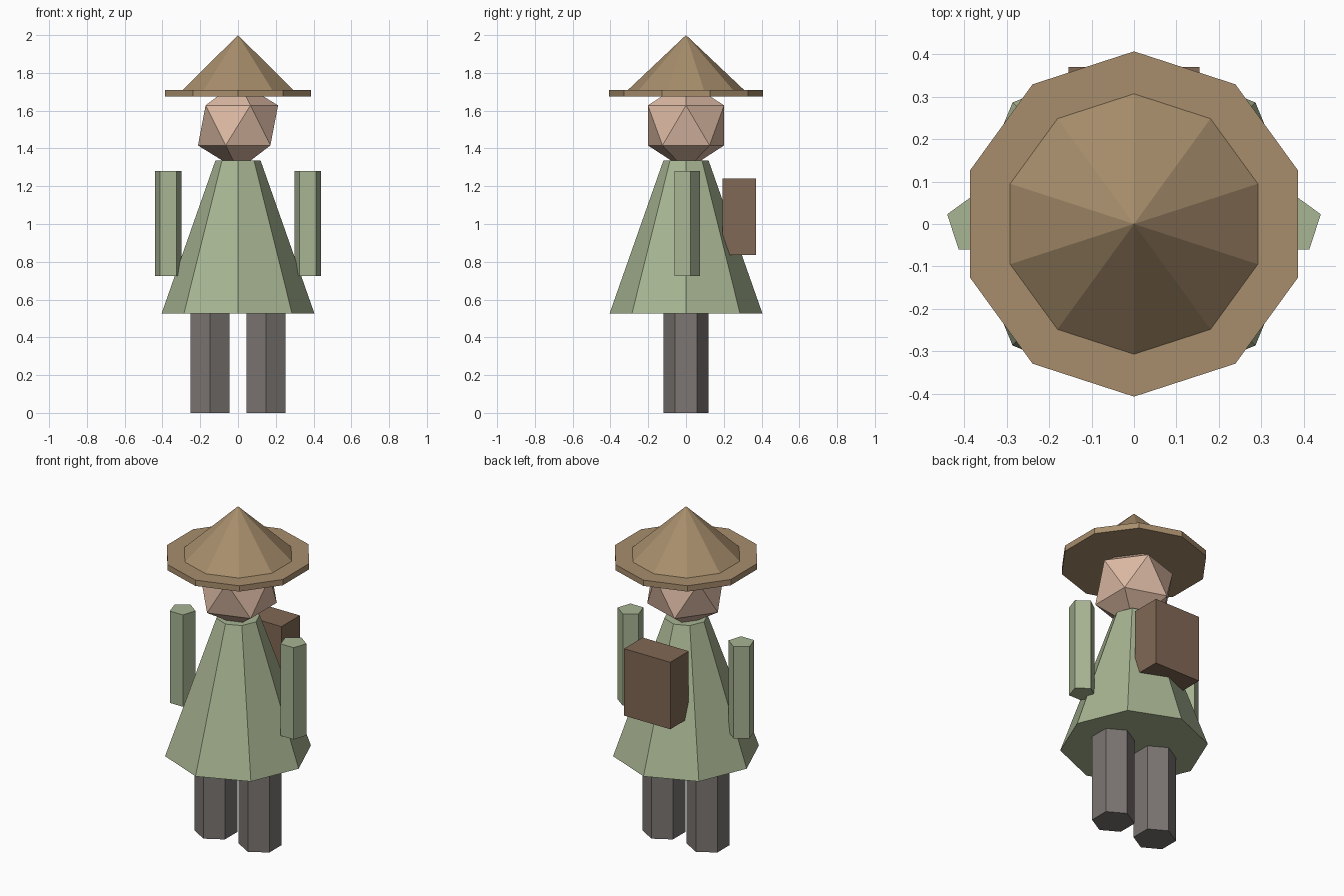
import bpy

if "Cube" in bpy.data.objects:
    bpy.data.objects.remove(bpy.data.objects["Cube"])


def material(name, r, g, b):
    m = bpy.data.materials.new(name)
    m.diffuse_color = (r, g, b, 1)
    m.use_nodes = True
    m.node_tree.nodes["Principled BSDF"].inputs["Base Color"].default_value = m.diffuse_color
    return m


straw = material("straw", 0.39, 0.27, 0.15)
cloth = material("cloth", 0.39, 0.46, 0.29)
skin = material("skin", 0.72, 0.49, 0.37)
trousers = material("trousers", 0.20, 0.18, 0.17)
leather = material("leather", 0.22, 0.14, 0.09)


def finish(name, mat):
    ob = bpy.context.object
    ob.name = name
    ob.data.materials.append(mat)
    return ob


def tapered(name, mat, sides, r_low, r_high, z_low, z_high, x=0):
    """Upright prism, frustum or cone between two heights."""
    bpy.ops.mesh.primitive_cone_add(
        vertices=sides, radius1=r_low, radius2=r_high,
        depth=z_high - z_low, location=(x, 0, (z_low + z_high) / 2))
    return finish(name, mat)


# Legs and loose sleeves, one on each side
for side, s in (("left", -1), ("right", 1)):
    tapered(side + "_leg", trousers, 6, 0.118, 0.118, 0, 0.56, x=s * 0.148)
    tapered(side + "_arm", cloth, 5, 0.074, 0.074, 0.726, 1.28, x=s * 0.37)

# Flared robe
tapered("robe", cloth, 8, 0.405, 0.12, 0.525, 1.335)

# Faceted head
bpy.ops.mesh.primitive_ico_sphere_add(subdivisions=1, radius=0.237, location=(0, 0, 1.522))
finish("head", skin)

# Hat: flat brim and pointed crown
tapered("hat_brim", straw, 10, 0.407, 0.407, 1.675, 1.71)
tapered("hat_crown", straw, 10, 0.307, 0, 1.71, 2.0)

# Backpack
bpy.ops.mesh.primitive_cube_add(size=1, location=(0, 0.282, 1.039))
pack = finish("backpack", leather)
pack.scale = (0.308, 0.176, 0.404)
